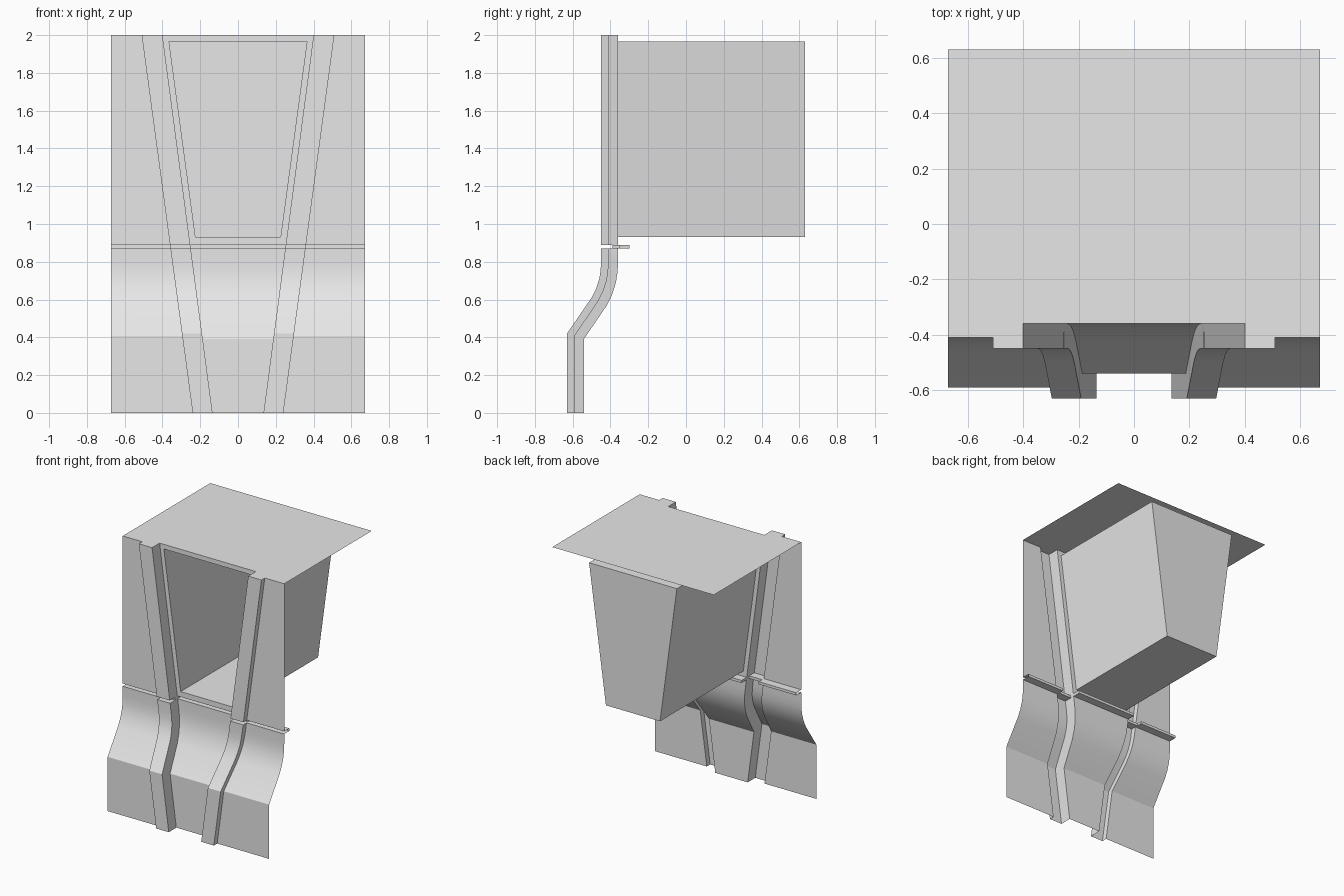
import bpy
import bmesh
import math
from mathutils import Vector

cube = bpy.data.objects.get("Cube")
if cube:
    bpy.data.objects.remove(cube, do_unlink=True)

grey = bpy.data.materials.new("light grey")
grey.use_nodes = True
colour = (0.8, 0.8, 0.8, 1)
grey.diffuse_color = colour
grey.node_tree.nodes["Principled BSDF"].inputs["Base Color"].default_value = colour

HALF_WIDTH, TOP, BACK = 0.672, 2.0, 0.63
RIB, SIDE, CENTRE = 0.0, 0.04, 0.09      # depth of each band behind the rib face
GROOVE_LOW, GROOVE_HIGH, GROOVE_DEPTH = 0.87, 0.89, 0.06


def finish(name, bm, smooth=False):
    mesh = bpy.data.meshes.new(name)
    bm.to_mesh(mesh)
    bm.free()
    mesh.materials.append(grey)
    obj = bpy.data.objects.new(name, mesh)
    bpy.context.collection.objects.link(obj)
    if smooth:
        bpy.ops.object.select_all(action='DESELECT')
        obj.select_set(True)
        bpy.context.view_layer.objects.active = obj
        bpy.ops.object.shade_smooth_by_angle(angle=math.radians(25))
    return obj


def rib_outer(z):
    return 0.24 + 0.135 * z


def rib_inner(z):
    return 0.135 + 0.1325 * z


# Side profile of the rib face as (y, z), flaring forward at the foot
skirt = [(-0.63, 0), (-0.63, 0.42), (-0.5, 0.61), (-0.475, 0.66),
         (-0.459, 0.71), (-0.452, 0.755), (-0.45, 0.8), (-0.45, GROOVE_LOW)]
face_y = skirt[-1][0]
groove_y = face_y + GROOVE_DEPTH
profile = skirt + [(groove_y, GROOVE_LOW), (groove_y, GROOVE_HIGH),
                   (face_y, GROOVE_HIGH), (face_y, TOP)]


def lean(a, b):
    return math.atan2(b[0] - a[0], b[1] - a[1])


def profile_point(i, depth):
    """Point i of the profile, moved back by depth with mitred corners."""
    y, z = profile[i]
    if i == 0 or i >= len(skirt) - 1:
        return y + depth, z
    before = lean(profile[i - 1], profile[i])
    after = lean(profile[i], profile[i + 1])
    mid, reach = (before + after) / 2, depth / math.cos((after - before) / 2)
    return y + reach * math.cos(mid), z - reach * math.sin(mid)


def section(i):
    """One row across the wall, from -x to +x."""
    half = []
    for edge, depth in ((None, SIDE), (rib_outer, SIDE), (rib_outer, RIB),
                        (rib_inner, RIB), (rib_inner, CENTRE)):
        y, z = profile_point(i, depth)
        half.append(Vector((edge(z) if edge else HALF_WIDTH, y, z)))
    mirrored = [Vector((-p.x, p.y, p.z)) for p in half]
    return mirrored + half[::-1]


# Window outline, shared by the wall opening and the recess
window = [(-0.225, 0.93), (0.225, 0.93), (0.365, 1.965), (-0.365, 1.965)]
window_y = face_y + CENTRE

# Ribbed wall with flared skirt, groove and window opening
bm = bmesh.new()
rows = [[bm.verts.new(p) for p in section(i)] for i in range(len(profile))]
middle = len(rows[0]) // 2 - 1
for r in range(len(rows) - 1):
    low, high = rows[r], rows[r + 1]
    for c in range(len(low) - 1):
        if r == len(rows) - 2 and c == middle:
            continue
        bm.faces.new((low[c], low[c + 1], high[c + 1], high[c]))
outer = [rows[-2][middle], rows[-2][middle + 1], rows[-1][middle + 1], rows[-1][middle]]
inner = [bm.verts.new((x, window_y, z)) for x, z in window]
for k in range(4):
    n = (k + 1) % 4
    bm.faces.new((outer[k], outer[n], inner[n], inner[k]))
finish("ribbed_wall", bm, smooth=True)

# Roof sheet following the top edge of the wall
bm = bmesh.new()
outline = section(len(profile) - 1)
outline += [Vector((HALF_WIDTH, BACK, TOP)), Vector((-HALF_WIDTH, BACK, TOP))]
bm.faces.new([bm.verts.new(p) for p in outline])
finish("roof_sheet", bm)

# Deep tapered recess behind the window, open at the front
bm = bmesh.new()
front = [bm.verts.new((x, window_y, z)) for x, z in window]
rear = [bm.verts.new((x, BACK, z)) for x, z in window]
for k in range(4):
    n = (k + 1) % 4
    bm.faces.new((front[k], front[n], rear[n], rear[k]))
bm.faces.new(rear[::-1])
bmesh.ops.recalc_face_normals(bm, faces=bm.faces)
finish("window_recess", bm)
